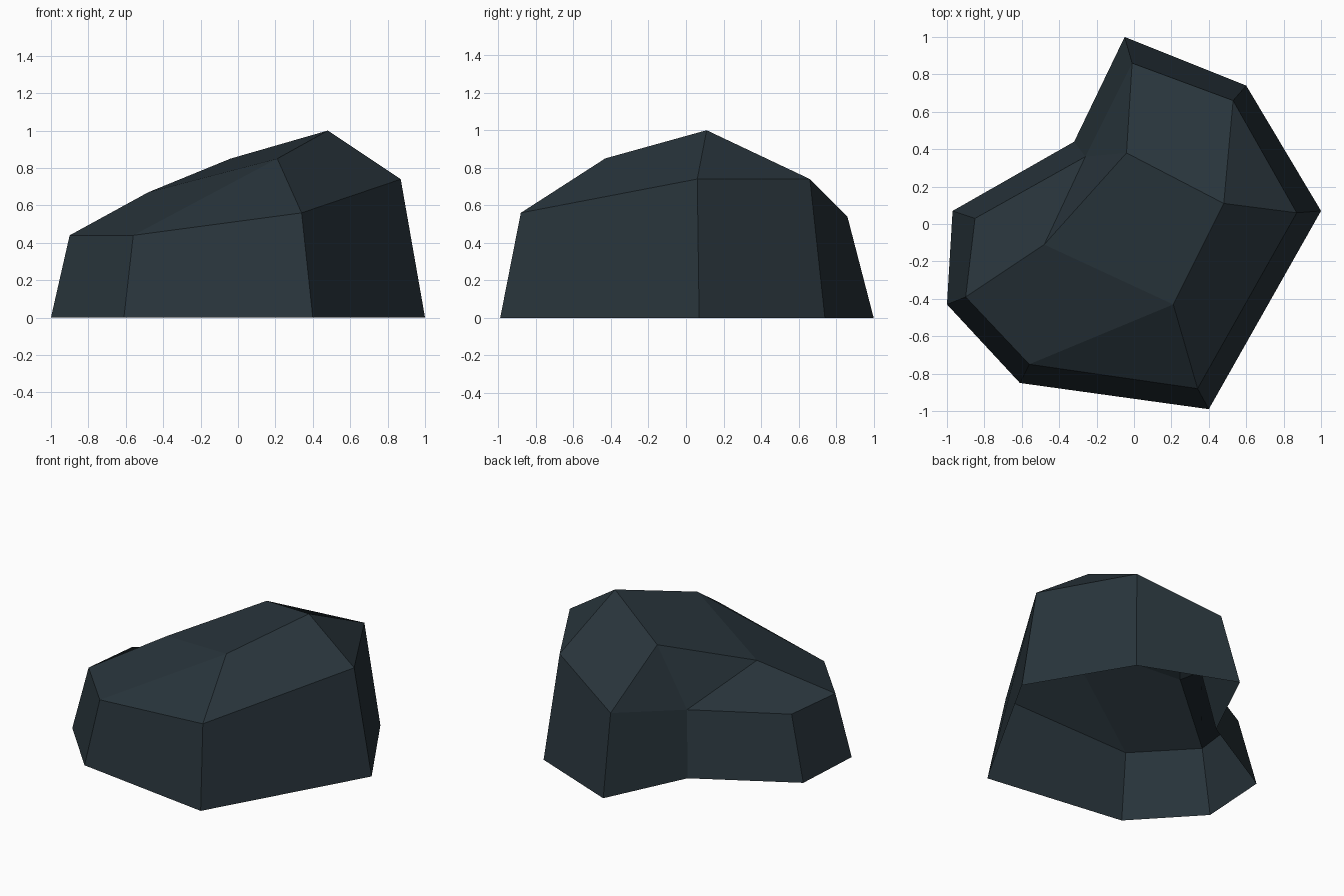
import bpy
import bmesh

if "Cube" in bpy.data.objects:
    bpy.data.objects.remove(bpy.data.objects["Cube"])

# Outline of the boulder on the ground, clockwise seen from above
BASE = [(-.05, 1), (.6, .74), (1, .07), (.4, -.99),
        (-.61, -.85), (-1, -.43), (-.97, .07), (-.32, .44)]
# Shoulder ring above the steep sides
SHOULDER = [(-.01, .86, .54), (.53, .66, .74), (.87, .06, .74), (.34, -.88, .56),
            (-.56, -.75, .44), (-.9, -.39, .44), (-.85, .03, .44), (-.26, .36, .44)]
# Crown facet at the top
CROWN = [(.48, .11, 1), (.21, -.43, .85), (-.48, -.11, .67), (-.04, .38, .85)]

bm = bmesh.new()
b = [bm.verts.new((x, y, 0)) for x, y in BASE]
s = [bm.verts.new(p) for p in SHOULDER]
c = [bm.verts.new(p) for p in CROWN]

# Steep side walls (the underside stays open)
n = len(b)
for i in range(n):
    j = (i + 1) % n
    bm.faces.new((b[j], b[i], s[i], s[j]))

# Sloping facets between shoulder and crown
bm.faces.new((c[3], c[2], c[1], c[0]))
for face in [(s[1], s[0], c[3], c[0]), (s[2], s[1], c[0]),
             (s[3], s[2], c[0], c[1]), (s[4], s[3], c[1]),
             (s[5], s[4], c[1], c[2]), (s[7], s[6], s[5], c[2]),
             (s[7], c[2], c[3]), (s[0], s[7], c[3])]:
    bm.faces.new(face)

bm.normal_update()
mesh = bpy.data.meshes.new("boulder")
bm.to_mesh(mesh)
bm.free()

# Single dark slate colour, flat shaded
slate = bpy.data.materials.new("dark slate")
slate.diffuse_color = (0.021, 0.034, 0.043, 1)
slate.use_nodes = True
slate.node_tree.nodes["Principled BSDF"].inputs["Base Color"].default_value = slate.diffuse_color
mesh.materials.append(slate)
boulder = bpy.data.objects.new("boulder", mesh)
bpy.context.collection.objects.link(boulder)
